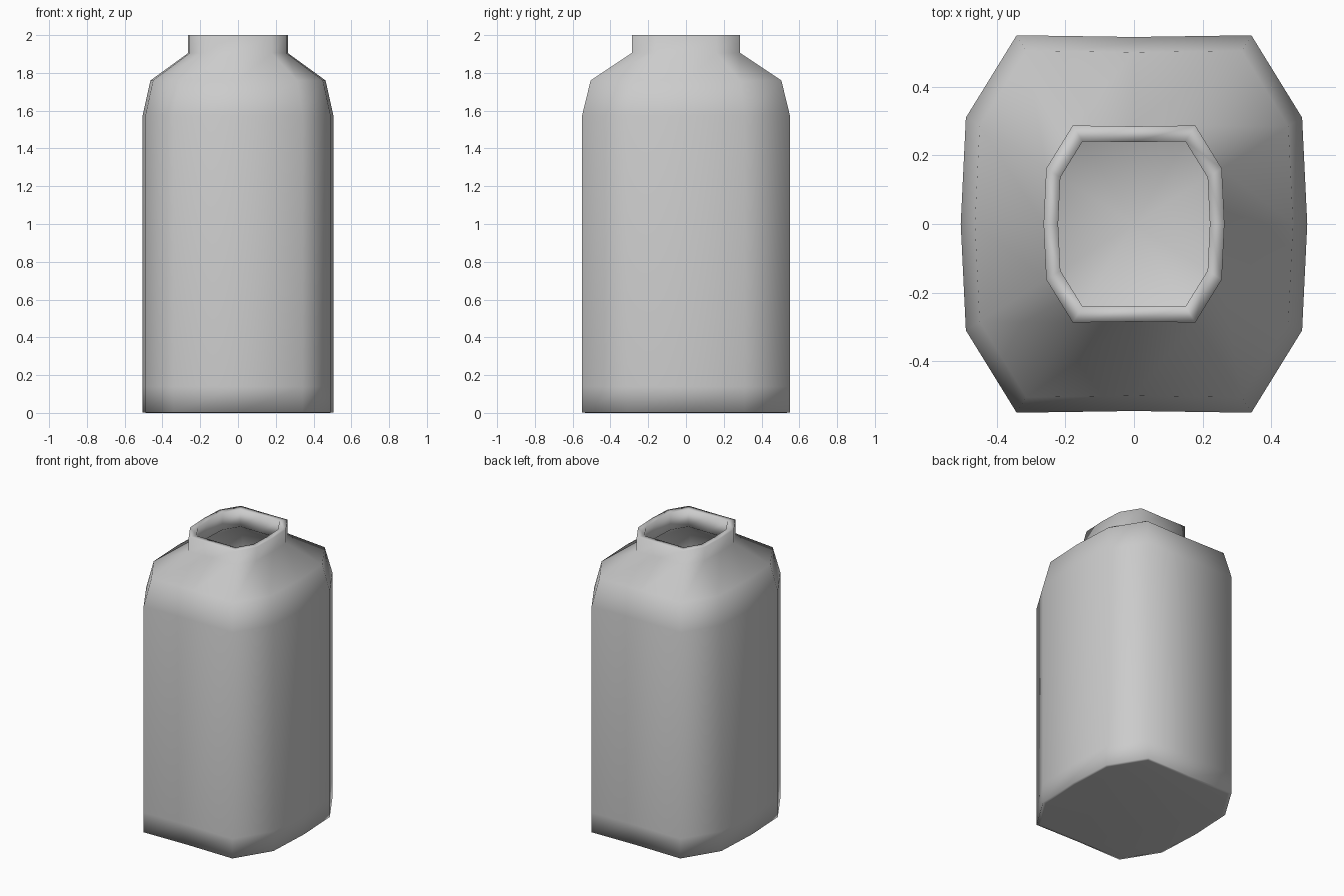
import bpy, bmesh

if "Cube" in bpy.data.objects:
    bpy.data.objects.remove(bpy.data.objects["Cube"])

# Faceted cross-section: one quarter, mirrored around both axes
SECTION = [(0.505, 0), (0.49, 0.31), (0.342, 0.55), (0, 0.545)]
right_half = [(x, -y) for x, y in SECTION[::-1]] + SECTION[1:]
outline = right_half + [(-x, y) for x, y in right_half[-2:0:-1]]

# Wall profile as (scale, height): outside going up, then inside going down
PROFILE = [(0.96, 0), (1, 0.003), (1, 0.14), (1, 1.575), (0.918, 1.76),
           (0.522, 1.905), (0.522, 2.0),
           (0.438, 2.0), (0.438, 1.88), (0.84, 1.73), (0.91, 1.565),
           (0.91, 0.14), (0.91, 0.045)]

bm = bmesh.new()
rings = [[bm.verts.new((x * s, y * s, z)) for x, y in outline] for s, z in PROFILE]
n = len(outline)
for a, b in zip(rings, rings[1:]):
    for i in range(n):
        j = (i + 1) % n
        bm.faces.new((a[i], a[j], b[j], b[i]))

# Underside and inner floor
bm.faces.new(rings[0][::-1])
centre = bm.verts.new((0, 0, 0.045))
for i in range(n):
    bm.faces.new((rings[-1][i], rings[-1][(i + 1) % n], centre))

bmesh.ops.recalc_face_normals(bm, faces=bm.faces)
for f in bm.faces:
    f.smooth = True

# Hollow bottle
mesh = bpy.data.meshes.new("bottle")
bm.to_mesh(mesh)
bm.free()
bottle = bpy.data.objects.new("bottle", mesh)
bpy.context.collection.objects.link(bottle)
